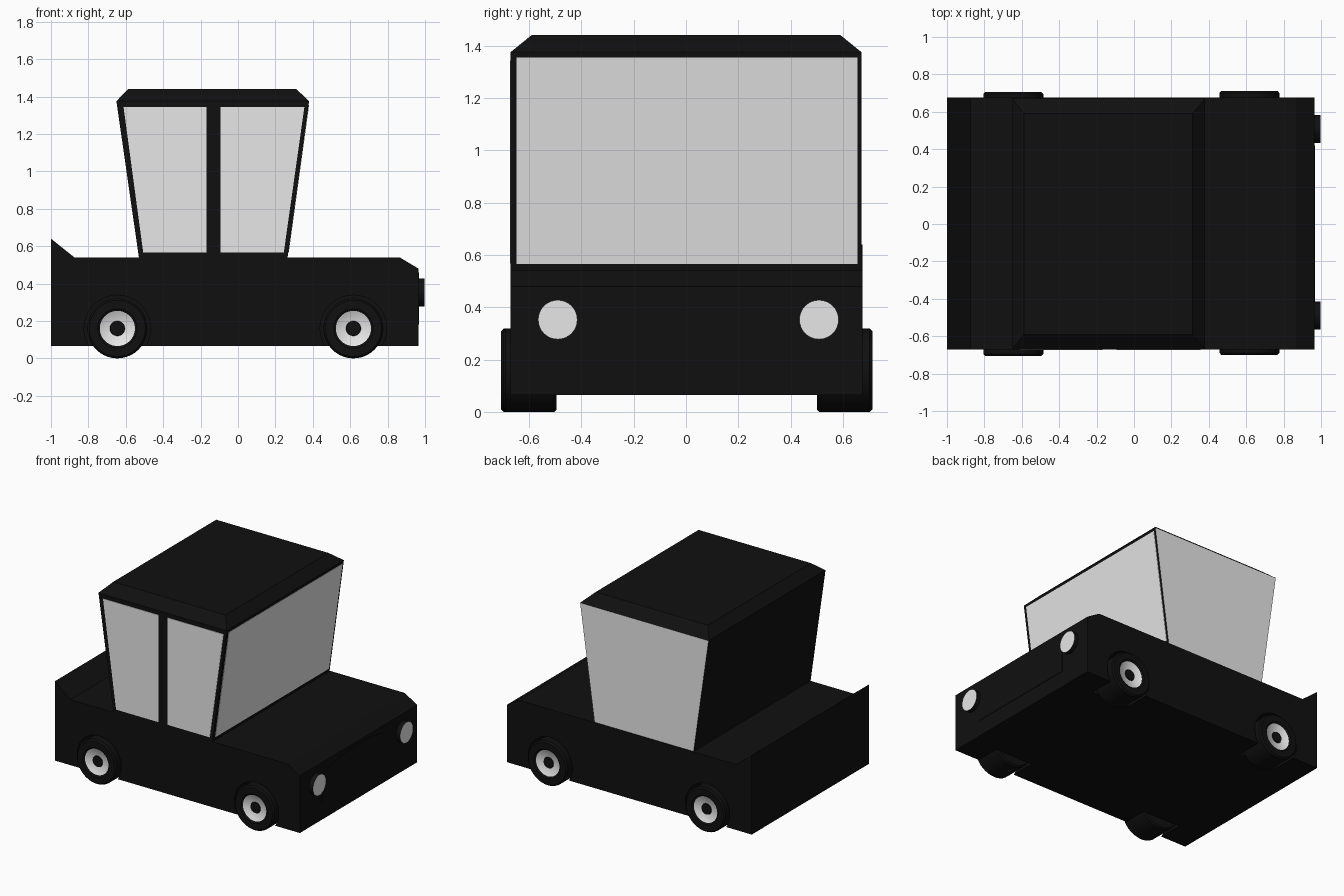
import bpy, bmesh, math
from mathutils import Vector

if "Cube" in bpy.data.objects:
    bpy.data.objects.remove(bpy.data.objects["Cube"])


def material(name, v):
    m = bpy.data.materials.new(name)
    m.diffuse_color = (v, v, v, 1)
    m.use_nodes = True
    m.node_tree.nodes["Principled BSDF"].inputs["Base Color"].default_value = m.diffuse_color
    return m


BLACK = material("black paint", 0.005)
PALE = material("pale grey glass", 0.8)


def finish(name, bm, mats):
    bmesh.ops.recalc_face_normals(bm, faces=bm.faces)
    me = bpy.data.meshes.new(name)
    bm.to_mesh(me)
    bm.free()
    for m in mats:
        me.materials.append(m)
    ob = bpy.data.objects.new(name, me)
    bpy.context.collection.objects.link(ob)
    return ob


def slab(name, pts, depth, mat):
    """Closed polygon of 3D points, extruded along a vector."""
    bm = bmesh.new()
    f = bm.faces.new([bm.verts.new(p) for p in pts])
    r = bmesh.ops.extrude_face_region(bm, geom=[f])
    bmesh.ops.translate(bm, vec=Vector(depth),
                        verts=[g for g in r["geom"] if isinstance(g, bmesh.types.BMVert)])
    return finish(name, bm, [mat])


def lathe_y(name, profile, centre, side, mats, mat_of, n=40):
    """Revolve (radius, y) pairs around the y axis; side mirrors y."""
    bm = bmesh.new()
    rings = []
    for r, y in profile:
        rings.append([bm.verts.new((centre[0] + r * math.cos(2 * math.pi * i / n), side * y + centre[1],
                                    centre[2] + r * math.sin(2 * math.pi * i / n))) for i in range(n)])
    for k in range(len(rings) - 1):
        for i in range(n):
            j = (i + 1) % n
            f = bm.faces.new((rings[k][i], rings[k][j], rings[k + 1][j], rings[k + 1][i]))
            f.material_index = mat_of(k)
    bm.faces.new(rings[0])
    bm.faces.new(rings[-1])
    return finish(name, bm, mats)


# Lower body with sloped bonnet nose and tail lip
body = slab("car_body", [(x, -0.67, z) for x, z in
            [(-1, 0.065), (0.965, 0.065), (0.965, 0.48), (0.865, 0.54), (-0.875, 0.54), (-1, 0.64)]],
            (0, 1.345, 0), BLACK)

# Cabin: flaring walls and chamfered roof
bm = bmesh.new()
rings = []
for x0, x1, y, z in [(-0.53, 0.265, 0.67, 0.54), (-0.65, 0.38, 0.67, 1.375), (-0.588, 0.312, 0.59, 1.44)]:
    rings.append([bm.verts.new(p) for p in [(x0, -y, z), (x1, -y, z), (x1, y, z), (x0, y, z)]])
for a, b in zip(rings, rings[1:]):
    for i in range(4):
        j = (i + 1) % 4
        bm.faces.new((a[i], a[j], b[j], b[i]))
bm.faces.new(rings[0])
bm.faces.new(rings[-1])
bm.normal_update()
for f in bm.faces:  # whole far side wall is glass
    if all(v.co.y > 0.6 and v.co.z < 1.4 for v in f.verts):
        f.material_index = 1
finish("cabin", bm, [BLACK, PALE])

# Near side windows, split by the door pillar
slab("rear_side_window", [(x, -0.673, z) for x, z in
     [(-0.507, 0.567), (-0.168, 0.567), (-0.168, 1.344), (-0.612, 1.344)]], (0, 0.005, 0), PALE)
slab("front_side_window", [(x, -0.673, z) for x, z in
     [(-0.094, 0.567), (0.245, 0.567), (0.355, 1.344), (-0.094, 1.344)]], (0, 0.005, 0), PALE)

# Windscreen on the sloped front wall
def wall(z):
    return 0.265 + (z - 0.54) * 0.115 / 0.835 + 0.003

slab("windscreen", [(wall(z), y, z) for y, z in
     [(-0.647, 0.565), (0.655, 0.565), (0.655, 1.355), (-0.647, 1.355)]], (-0.005, 0, 0), PALE)

# Grille panel with arched top
arch = [(0.42 * math.cos(math.pi * i / 16), 0.34 + 0.12 * math.sin(math.pi * i / 16)) for i in range(17)]
slab("grille", [(0.968, y, z) for y, z in [(-0.42, 0.18), (0.42, 0.18)] + arch], (-0.006, 0, 0), BLACK)

# Headlights: dark housing with pale lens face
for label, y in (("near", -0.49), ("far", 0.508)):
    bm = bmesh.new()
    bmesh.ops.create_cone(bm, cap_ends=True, segments=32, radius1=0.075, radius2=0.075, depth=0.05)
    for v in bm.verts:
        v.co = Vector((0.972 + v.co.z, y + v.co.x, 0.353 + v.co.y))
    bm.normal_update()
    for f in bm.faces:
        f.material_index = 1 if f.calc_center_median().x > 0.99 else 0
    finish(label + "_headlight", bm, [BLACK, PALE])

# Wheels with pale hub rings, and the wheel arches cut around them
TYRE = [(0.15, 0.5), (0.16, 0.51), (0.16, 0.695), (0.15, 0.706), (0.105, 0.706),
        (0.094, 0.697), (0.04, 0.685), (0.038, 0.69)]
for end, x, dy in (("rear", -0.645, 0), ("front", 0.617, 0.006)):
    for label, s in (("near", -1), ("far", 1)):
        ob = lathe_y(f"{end}_{label}_wheel", TYRE, (x, dy, 0.16), s, [BLACK, PALE],
                     lambda k: 1 if k == 5 else 0)
        bpy.context.view_layer.objects.active = ob
        ob.select_set(True)
        bpy.ops.object.shade_smooth_by_angle(angle=math.radians(30))
        ob.select_set(False)
        cut = lathe_y(f"{end}_{label}_arch_cutter", [(0.178, 0.49), (0.178, 0.8)], (x, 0, 0.16), s,
                      [BLACK], lambda k: 0)
        cut.hide_render = True
        cut.hide_viewport = True
        mod = body.modifiers.new("wheel arch", 'BOOLEAN')
        mod.operation = 'DIFFERENCE'
        mod.solver = 'EXACT'
        mod.object = cut
